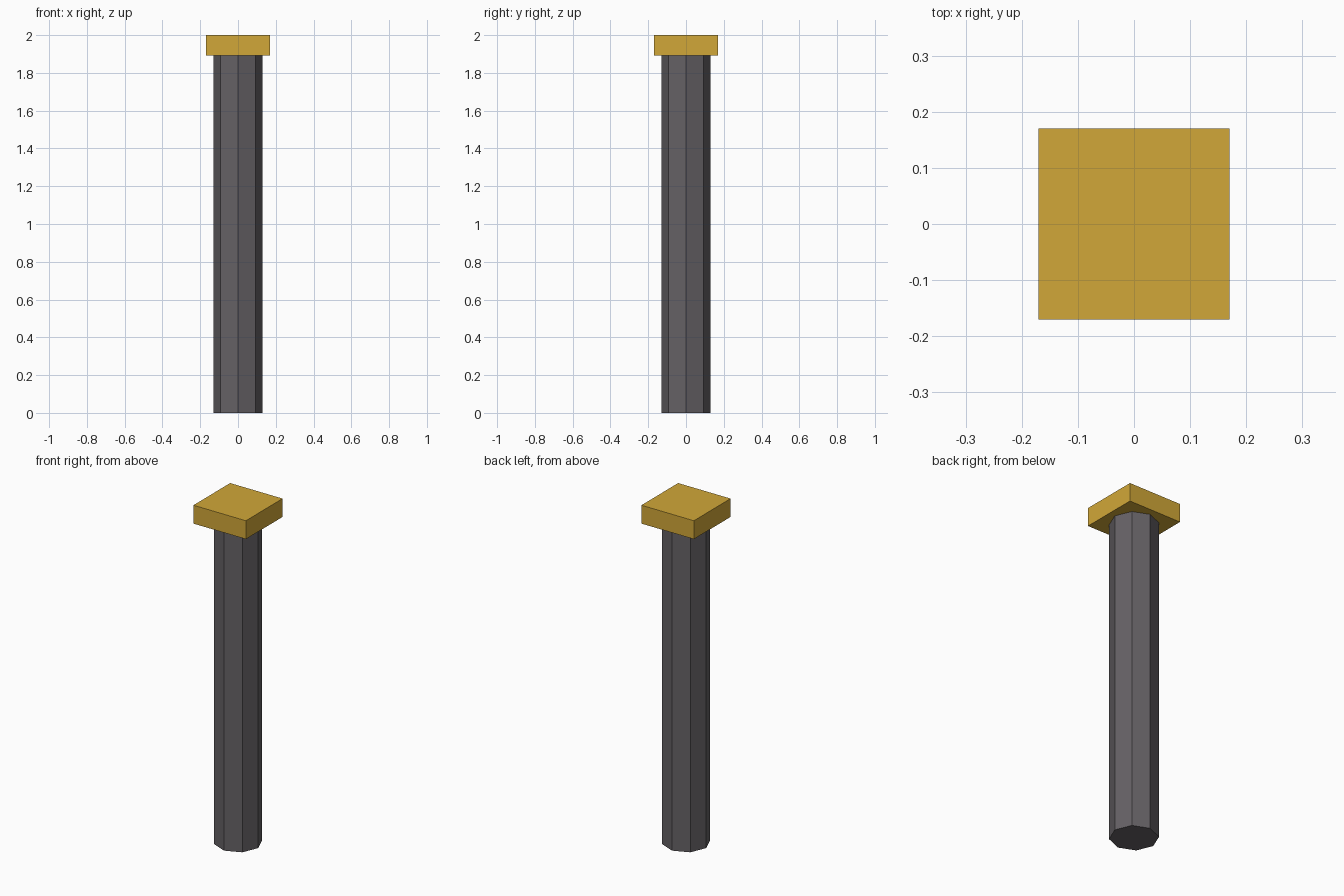
import bpy

if "Cube" in bpy.data.objects:
    bpy.data.objects.remove(bpy.data.objects["Cube"])


def material(name, color):
    mat = bpy.data.materials.new(name)
    mat.diffuse_color = (*color, 1.0)
    mat.use_nodes = True
    mat.node_tree.nodes["Principled BSDF"].inputs["Base Color"].default_value = mat.diffuse_color
    return mat


HEIGHT = 2.0
CAP_BOTTOM = 1.892
CAP_WIDTH = 0.341
POST_RADIUS = 0.131

# Octagonal post, corners on the axes
bpy.ops.mesh.primitive_cylinder_add(vertices=8, radius=POST_RADIUS, depth=CAP_BOTTOM,
                                    location=(0, 0, CAP_BOTTOM / 2))
post = bpy.context.object
post.name = "post"
post.data.materials.append(material("dark_grey", (0.13, 0.12, 0.13)))

# Square cap plate
bpy.ops.mesh.primitive_cube_add(size=1, location=(0, 0, (HEIGHT + CAP_BOTTOM) / 2))
cap = bpy.context.object
cap.name = "cap"
cap.scale = (CAP_WIDTH, CAP_WIDTH, HEIGHT - CAP_BOTTOM)
bpy.ops.object.transform_apply(location=False, rotation=False, scale=True)
cap.data.materials.append(material("gold", (0.64, 0.39, 0.04)))
